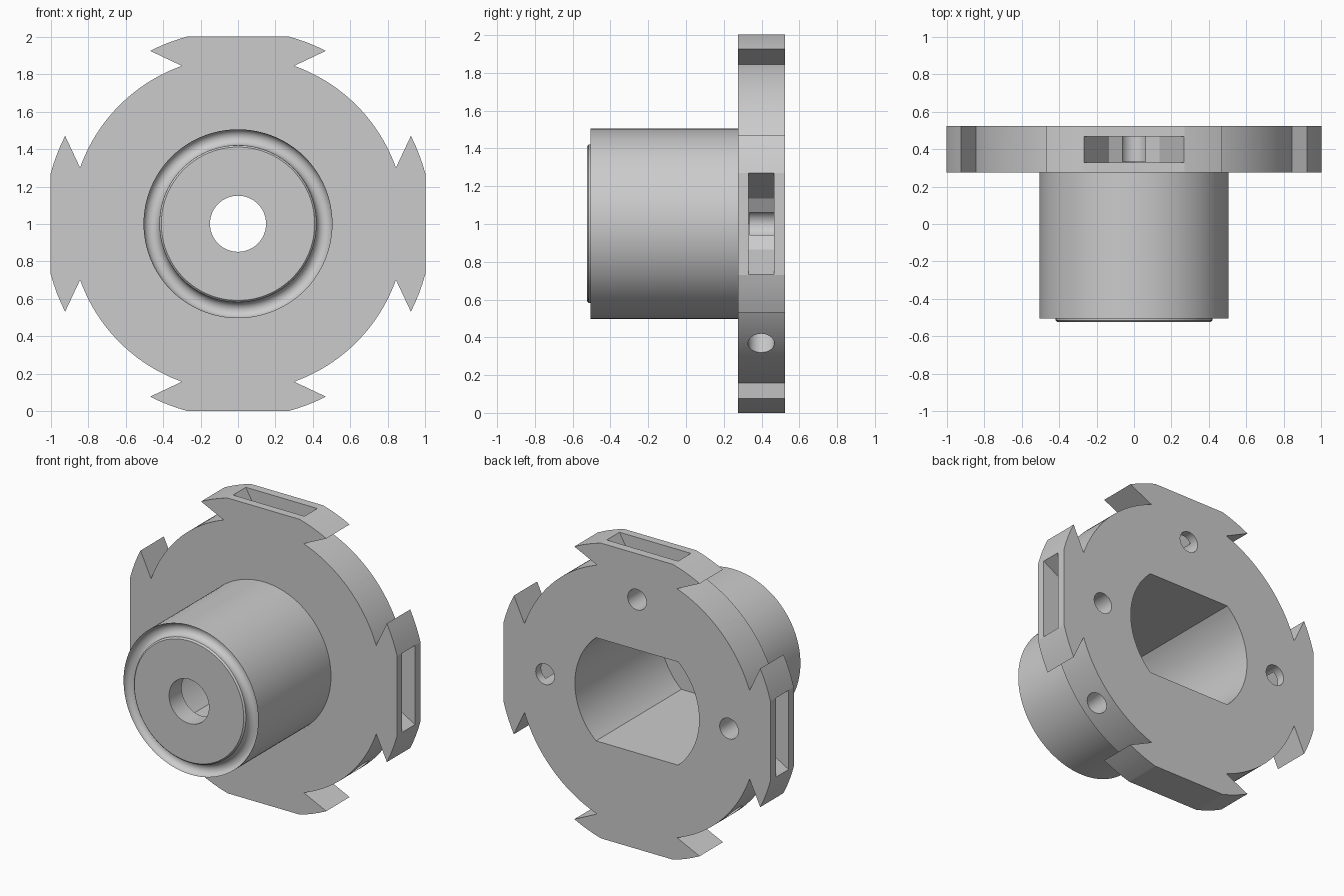
import bpy, bmesh
from math import sin, cos, pi, radians, asin, sqrt
from mathutils import Matrix

cube = bpy.data.objects.get("Cube")
if cube:
    bpy.data.objects.remove(cube, do_unlink=True)

grey = bpy.data.materials.new("plain grey")
grey.use_nodes = True
colour = (0.6, 0.6, 0.6, 1)
grey.diffuse_color = colour
grey.node_tree.nodes["Principled BSDF"].inputs["Base Color"].default_value = colour

BACK, FLANGE_FRONT, FRONT = 0.525, 0.275, -0.525
QUARTERS = [Matrix.Rotation(k * pi / 2, 4, 'Y') for k in range(4)]


def finish(name, bm):
    bmesh.ops.recalc_face_normals(bm, faces=bm.faces)
    mesh = bpy.data.meshes.new(name)
    bm.to_mesh(mesh)
    bm.free()
    obj = bpy.data.objects.new(name, mesh)
    bpy.context.collection.objects.link(obj)
    return obj


def prism(name, points, y0, y1, matrix=Matrix()):
    """Extrude an (x, z) outline from y0 to y1."""
    bm = bmesh.new()
    face = bm.faces.new([bm.verts.new((x, y0, z)) for x, z in points])
    top = bmesh.ops.extrude_face_region(bm, geom=[face])["geom"]
    bmesh.ops.translate(bm, vec=(0, y1 - y0, 0),
                        verts=[v for v in top if isinstance(v, bmesh.types.BMVert)])
    bm.transform(matrix)
    return finish(name, bm)


def arc(r, a0, a1, n, cx=0, cz=0):
    """Points from angle a0 to a1, measured clockwise from +z."""
    return [(cx + r * sin(a0 + (a1 - a0) * i / n), cz + r * cos(a0 + (a1 - a0) * i / n))
            for i in range(n + 1)]


def circle(r, n, cx=0, cz=0):
    return arc(r, 0, 2 * pi, n, cx, cz)[:-1]


def combine(body, other, operation):
    mod = body.modifiers.new("join", 'BOOLEAN')
    mod.operation, mod.solver, mod.object = operation, 'EXACT', other
    bpy.context.view_layer.objects.active = body
    bpy.ops.object.modifier_apply(modifier=mod.name)
    bpy.data.objects.remove(other, do_unlink=True)


# Flange outline: four flat-topped tabs with barbed ends around a disc
TAB_R, DISC_R = 1.037, 0.896
flat, barb, notch = asin(0.27 / TAB_R), asin(0.47 / TAB_R), asin(0.30 / DISC_R)
outline = []
for k in range(4):
    a = k * pi / 2
    outline += arc(TAB_R, a - barb, a - flat, 4)
    outline += arc(TAB_R, a + flat, a + barb, 4)
    outline += arc(DISC_R, a + notch, a + pi / 2 - notch, 24)
body = prism("flanged_hub", outline, FLANGE_FRONT, BACK)

# Hub: turned profile with a round groove around the front face
bm = bmesh.new()
profile = [(0, FRONT), (0.41, FRONT), (0.42, FRONT + 0.01)]
profile += [(0.4625 - 0.0425 * cos(pi * i / 24), -0.505 + 0.0425 * sin(pi * i / 24))
            for i in range(25)]
profile += [(0.505, 0.35), (0, 0.35)]
verts = [bm.verts.new((r, y, 0)) for r, y in profile]
edges = [bm.edges.new(pair) for pair in zip(verts, verts[1:])]
bmesh.ops.spin(bm, geom=verts + edges, cent=(0, 0, 0), axis=(0, 1, 0),
               angle=2 * pi, steps=96, use_merge=True)
bmesh.ops.remove_doubles(bm, verts=bm.verts, dist=0.0001)
combine(body, finish("hub", bm), 'UNION')

# Rear cavity with two flat sides, and the round hole through the front wall
CAVITY_R, FLAT_Z = 0.466, 0.35
side = asin(FLAT_Z / CAVITY_R)
cavity = arc(CAVITY_R, pi / 2 - side, pi / 2 + side, 32)
cavity += arc(CAVITY_R, 3 * pi / 2 - side, 3 * pi / 2 + side, 32)
combine(body, prism("cavity_cutter", cavity, -0.39, 0.7), 'DIFFERENCE')
combine(body, prism("bore_cutter", circle(0.15, 64), -0.7, 0), 'DIFFERENCE')

# Pockets in the tabs, with a stepped pointed floor
slot = [(-0.268, 1.1), (-0.268, 1), (-0.135, 0.77), (0, 0.69),
        (0.135, 0.77), (0.268, 1), (0.268, 1.1)]
for turn in QUARTERS:
    combine(body, prism("pocket_cutter", slot, 0.33, 0.467, turn), 'DIFFERENCE')

# Screw holes from the back, and radial holes between the tabs
for turn in QUARTERS:
    combine(body, prism("screw_cutter", circle(0.07, 48, 0, 0.69), 0.335, 0.7, turn),
            'DIFFERENCE')
    place = (Matrix.Translation((0, 0.398, 0)) @ turn @ Matrix.Rotation(pi / 4, 4, 'Y')
             @ Matrix.Rotation(pi / 2, 4, 'X'))
    combine(body, prism("radial_cutter", circle(0.07, 48), 0.65, 1.1, place), 'DIFFERENCE')

# Stand on the ground and shade
body.data.transform(Matrix.Translation((0, 0, TAB_R * cos(flat))))
body.data.materials.clear()
body.data.materials.append(grey)
for poly in body.data.polygons:
    poly.material_index = 0
bpy.ops.object.select_all(action='DESELECT')
body.select_set(True)
bpy.context.view_layer.objects.active = body
bpy.ops.object.shade_smooth_by_angle(angle=radians(10))
